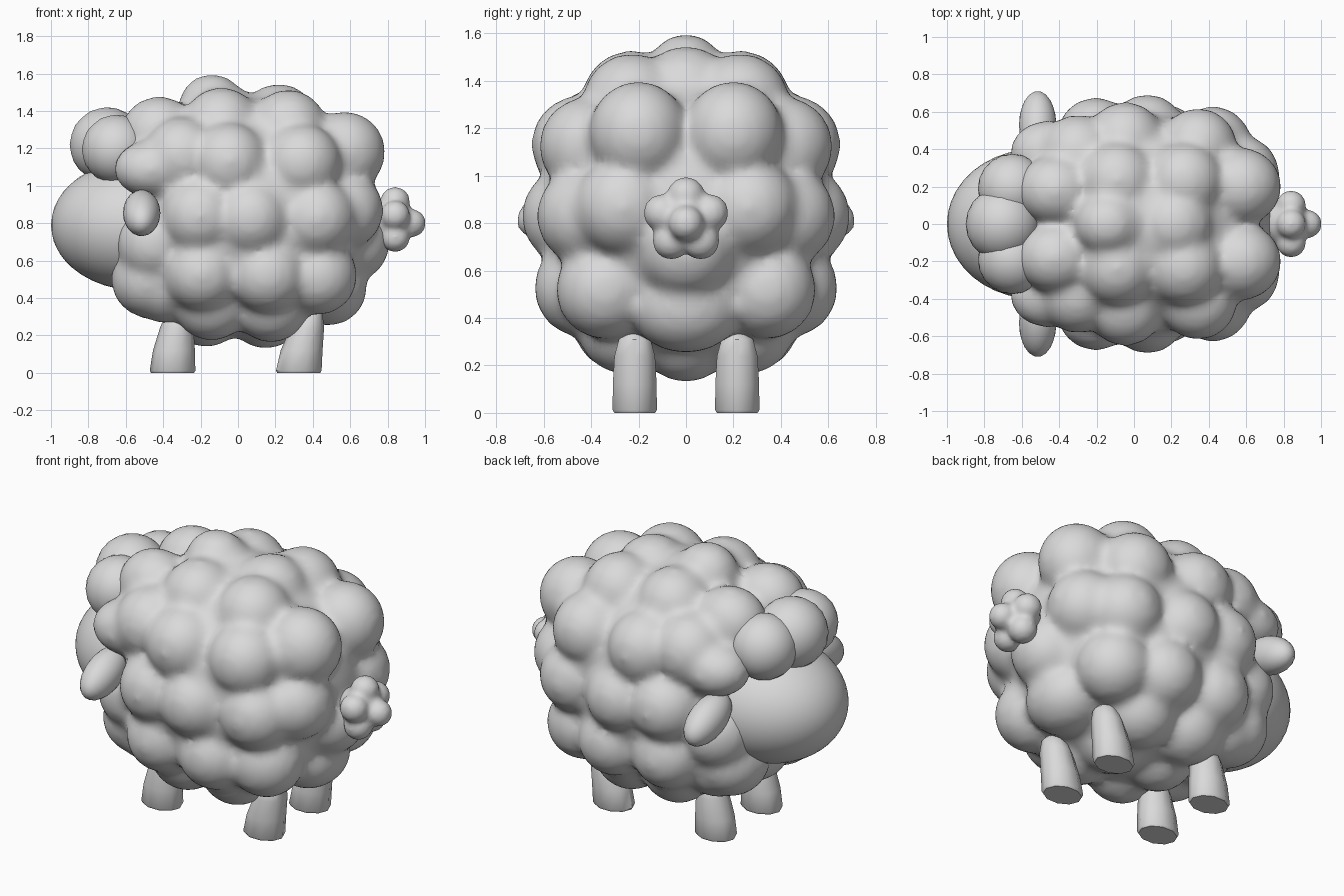
import bpy, bmesh, math
from mathutils import Matrix, Vector

if "Cube" in bpy.data.objects:
    bpy.data.objects.remove(bpy.data.objects["Cube"])

wool = bpy.data.materials.new("light_grey")
wool.diffuse_color = (0.7, 0.7, 0.7, 1)
wool.use_nodes = True
wool.node_tree.nodes["Principled BSDF"].inputs["Base Color"].default_value = wool.diffuse_color


def ball(bm, centre, radii, rot=None, detail=3):
    """Add an ellipsoid to a bmesh."""
    m = Matrix.Translation(centre) @ (rot or Matrix()) @ Matrix.Diagonal((*radii, 1))
    bmesh.ops.create_icosphere(bm, subdivisions=detail, radius=1, matrix=m)


def finish(bm, name, voxel=0, smooth=0, angle=180):
    """Turn a bmesh into a shaded object, optionally melted into one skin."""
    me = bpy.data.meshes.new(name)
    bm.to_mesh(me)
    bm.free()
    ob = bpy.data.objects.new(name, me)
    bpy.context.collection.objects.link(ob)
    me.materials.append(wool)
    bpy.ops.object.select_all(action='DESELECT')
    ob.select_set(True)
    bpy.context.view_layer.objects.active = ob
    if voxel:
        r = ob.modifiers.new("melt", 'REMESH')
        r.mode = 'VOXEL'
        r.voxel_size = voxel
        r.use_smooth_shade = True
        s = ob.modifiers.new("soften", 'SMOOTH')
        s.factor = 0.5
        s.iterations = smooth
    bpy.ops.object.shade_smooth_by_angle(angle=math.radians(angle))
    return ob


# Fleece: a core with puffs pushed out to a boxy ellipsoid shell
MID = Vector((0.04, 0, 0.84))
SHELL = (0.57, 0.485, 0.505)
POWER = 2.8
side_puffs = [  # x, y, z, mirrored across y
    (-0.10, 0.25, 1.36), (0.28, 0.24, 1.33),
    (-0.32, 0.40, 1.18), (-0.05, 0.46, 1.14), (0.35, 0.42, 1.13),
    (-0.48, 0.36, 0.68), (-0.20, 0.46, 0.84),
    (0.07, 0.47, 0.83), (0.42, 0.42, 0.83), (0.60, 0.28, 0.87),
    (-0.20, 0.44, 0.52), (0.16, 0.44, 0.52), (0.45, 0.36, 0.50),
    (-0.45, 0.28, 0.42), (-0.15, 0.28, 0.36), (0.18, 0.26, 0.36),
]
mid_puffs = [(-0.10, 0, 1.39), (0.22, 0, 1.34), (0.58, 0, 0.70),
             (-0.50, 0, 0.45), (-0.18, 0, 0.32), (0.15, 0, 0.33)]
bm = bmesh.new()
ball(bm, MID, (0.69, 0.615, 0.655), detail=4)
for x, y, z in [(x, s * y, z) for x, y, z in side_puffs for s in (-1, 1)] + mid_puffs:
    d = Vector((x, y, z)) - MID
    n = sum(abs(c / r) ** POWER for c, r in zip(d, SHELL)) ** (1 / POWER)
    ball(bm, MID + d / n, (0.21,) * 3)
# crown, rump and shoulder puffs that break out of the shell
ball(bm, (-0.14, 0, 1.42), (0.18, 0.17, 0.18))
ball(bm, (0.48, 0, 0.45), (0.21, 0.24, 0.20))
for s in (-1, 1):
    ball(bm, (-0.46, s * 0.38, 1.09), (0.205, 0.175, 0.155))
    ball(bm, (-0.42, s * 0.18, 1.28), (0.21, 0.19, 0.20))
    ball(bm, (0.57, s * 0.20, 1.18), (0.22, 0.21, 0.22))
    ball(bm, (-0.47, s * 0.24, 0.50), (0.21, 0.22, 0.21))
finish(bm, "fleece", 0.025, 12)

# Head
bm = bmesh.new()
ball(bm, (-0.53, 0, 0.79), (0.47, 0.40, 0.35), detail=4)
finish(bm, "head")

# Forelock puffs
for name, c, r in (("forelock_middle", (-0.70, 0, 1.22), 0.2),
                   ("forelock_left", (-0.65, -0.19, 1.195), 0.185),
                   ("forelock_right", (-0.65, 0.19, 1.195), 0.185)):
    bm = bmesh.new()
    ball(bm, c, (r, r, r))
    finish(bm, name)

# Drooping ears
for s, side in ((-1, "left"), (1, "right")):
    bm = bmesh.new()
    ball(bm, (-0.515, s * 0.53, 0.855), (0.10, 0.19, 0.11),
         Matrix.Rotation(-s * math.radians(22), 4, 'X'))
    finish(bm, "ear_" + side)

# Tail: a star of small puffs
bm = bmesh.new()
ball(bm, (0.83, 0, 0.81), (0.105, 0.135, 0.135))
ball(bm, (0.93, 0, 0.80), (0.075,) * 3)
ball(bm, (0.78, 0, 0.81), (0.09, 0.11, 0.11))
for i in range(5):
    a = math.radians(90 + 72 * i)
    ball(bm, (0.84, 0.105 * math.cos(a), 0.81 + 0.105 * math.sin(a)), (0.08,) * 3)
finish(bm, "tail", 0.014, 7)

# Legs: ten-sided rings rising from a flat foot to a rounded top
# ring = height, x shift, x radius, y radius
RINGS = [(0, 0, 0.115, 0.09), (0.012, 0, 0.122, 0.098), (0.12, 0.015, 0.112, 0.097),
         (0.24, 0.045, 0.09, 0.09), (0.31, 0.06, 0.068, 0.07), (0.345, 0.065, 0.025, 0.025)]
SIDES = 10
for x, end, lean in ((-0.35, "front", 0.5), (0.325, "back", 1)):
    for s, side in ((-1, "left"), (1, "right")):
        bm = bmesh.new()
        rings = [[bm.verts.new((x + dx * lean + rx * math.cos(2 * math.pi * i / SIDES),
                                s * 0.216 + ry * math.sin(2 * math.pi * i / SIDES), z))
                  for i in range(SIDES)] for z, dx, rx, ry in RINGS]
        for lo, hi in zip(rings, rings[1:]):
            for i in range(SIDES):
                j = (i + 1) % SIDES
                bm.faces.new((lo[i], lo[j], hi[j], hi[i]))
        bm.faces.new(rings[0][::-1])
        bm.faces.new(rings[-1])
        finish(bm, f"{end}_leg_{side}", angle=40)
